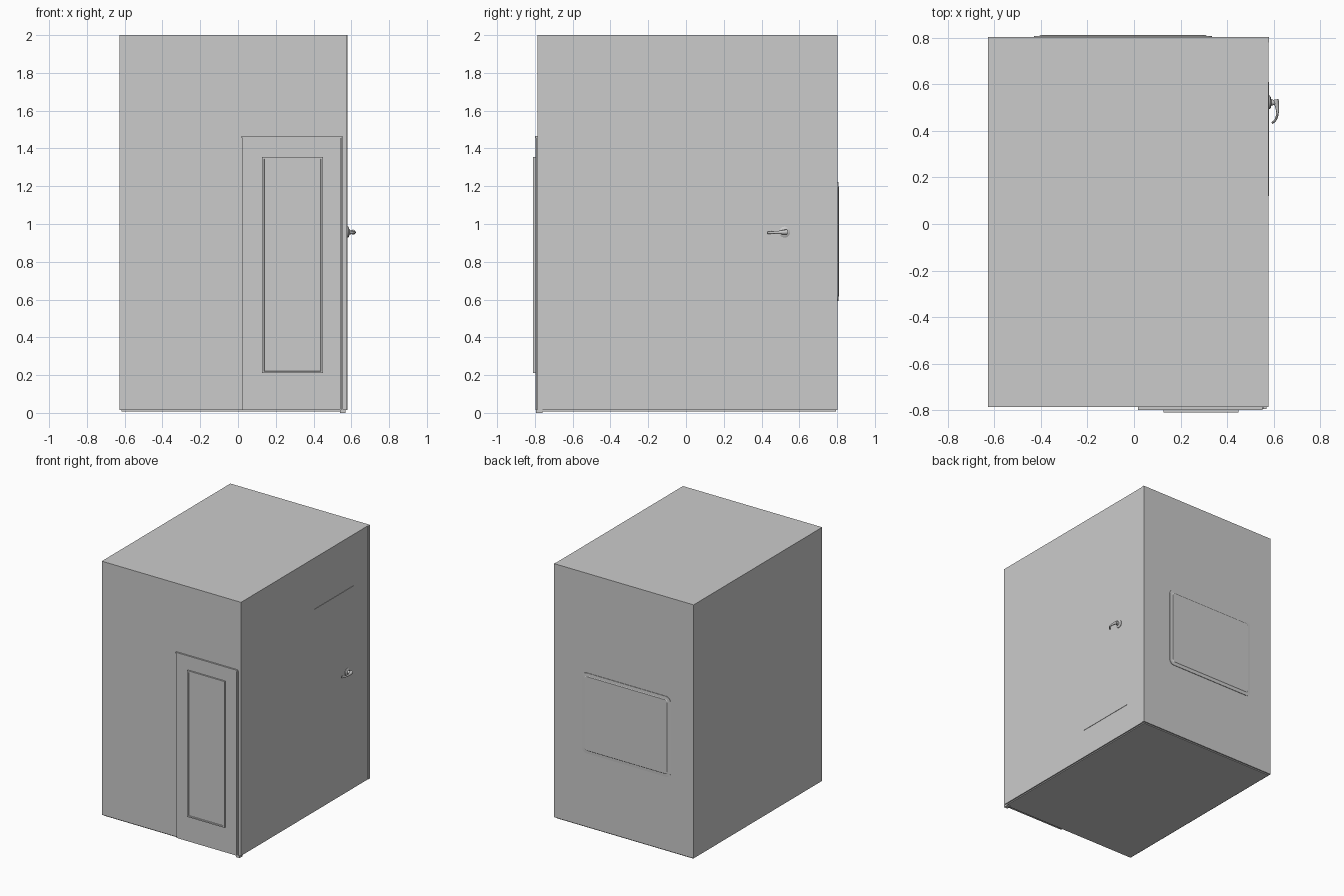
import bpy, bmesh
from math import pi, cos, sin
from mathutils import Vector

if "Cube" in bpy.data.objects:
    bpy.data.objects.remove(bpy.data.objects["Cube"])


def finish(name, bm, smooth=False):
    bmesh.ops.recalc_face_normals(bm, faces=bm.faces)
    mesh = bpy.data.meshes.new(name)
    bm.to_mesh(mesh)
    bm.free()
    ob = bpy.data.objects.new(name, mesh)
    bpy.context.collection.objects.link(ob)
    if smooth:
        bpy.ops.object.select_all(action='DESELECT')
        bpy.context.view_layer.objects.active = ob
        ob.select_set(True)
        bpy.ops.object.shade_smooth_by_angle()
    return ob


def box(name, lo, hi):
    bm = bmesh.new()
    bmesh.ops.create_cube(bm, size=1)
    for v in bm.verts:
        v.co = [(a + b) / 2 + c * (b - a) for a, b, c in zip(lo, hi, v.co)]
    return finish(name, bm)


def rounded(x0, x1, z0, z1, r, y, steps=8):
    """Rounded rectangle loop in the xz plane."""
    pts = []
    corners = [(x1 - r, z1 - r), (x0 + r, z1 - r), (x0 + r, z0 + r), (x1 - r, z0 + r)]
    for i, (cx, cz) in enumerate(corners):
        for k in range(steps + 1):
            a = pi / 2 * (i + k / steps)
            pts.append(Vector((cx + r * cos(a), y, cz + r * sin(a))))
    return pts


def skin(name, loops, smooth=False):
    """Bridge a stack of closed loops and cap both ends."""
    bm = bmesh.new()
    rings = [[bm.verts.new(p) for p in loop] for loop in loops]
    for a, b in zip(rings, rings[1:]):
        for i in range(len(a)):
            j = (i + 1) % len(a)
            bm.faces.new((a[i], a[j], b[j], b[i]))
    bm.faces.new(rings[0])
    bm.faces.new(rings[-1])
    return finish(name, bm, smooth)


def rect(x0, x1, z0, z1, y, inset=0):
    return [(x0 + inset, y, z0 + inset), (x1 - inset, y, z0 + inset),
            (x1 - inset, y, z1 - inset), (x0 + inset, y, z1 - inset)]


# Cabin shell and slightly inset base
box("cabin_body", (-0.628, -0.787, 0.016), (0.577, 0.803, 2.0))
box("base_plate", (-0.618, -0.777, 0.008), (0.567, 0.793, 0.017))

# Front door, its top trim, hinge-side post and corner foot
box("front_door", (0.025, -0.798, 0.014), (0.545, -0.786, 1.455))
box("front_door_top_trim", (0.018, -0.799, 1.455), (0.553, -0.786, 1.465))
box("front_door_post", (0.549, -0.795, 0.012), (0.557, -0.786, 1.455))
box("corner_foot", (0.540, -0.795, 0.0), (0.570, -0.76, 0.017))

# Front door window: raised frame around slightly recessed glass
w = (0.127, 0.449, 0.210, 1.355)
skin("front_window", [rect(*w, -0.797), rect(*w, -0.810), rect(*w, -0.810, 0.010),
                      rect(*w, -0.805, 0.012)])

# Side door panel and rear corner trim
box("side_door", (0.576, 0.120, 0.240), (0.580, 0.610, 1.600))
box("rear_corner_trim", (0.576, 0.780, 0.016), (0.580, 0.803, 2.0))

# Rear window: rounded raised seal with a softer inner step
b = (-0.430, 0.335, 0.592, 1.222)
skin("rear_window", [
    rounded(*b, 0.040, 0.802), rounded(*b, 0.040, 0.807),
    rounded(b[0] + 0.022, b[1] - 0.022, b[2] + 0.022, b[3] - 0.022, 0.022, 0.808),
    rounded(b[0] + 0.026, b[1] - 0.026, b[2] + 0.026, b[3] - 0.026, 0.020, 0.811)])

# Door handle rose and neck, turned about the x axis
hy, hz = 0.522, 0.957
profile = [(0.579, 0.029), (0.584, 0.029), (0.588, 0.022), (0.590, 0.013), (0.606, 0.010)]
skin("handle_rose", [[(x, hy + r * cos(2 * pi * i / 24), hz + r * sin(2 * pi * i / 24))
                      for i in range(24)] for x, r in profile], True)

# Curved tapering lever: x, y, half width in plan, half height
path = [(0.609, 0.535, 0.012, 0.013), (0.611, 0.522, 0.012, 0.013), (0.615, 0.505, 0.009, 0.010),
        (0.617, 0.485, 0.006, 0.008), (0.615, 0.465, 0.005, 0.007), (0.609, 0.449, 0.005, 0.007),
        (0.601, 0.439, 0.005, 0.007), (0.592, 0.434, 0.004, 0.006)]
loops = []
for k, (x, y, rw, rh) in enumerate(path):
    p, q = path[max(k - 1, 0)], path[min(k + 1, len(path) - 1)]
    t = Vector((q[0] - p[0], q[1] - p[1])).normalized()
    n = Vector((-t.y, t.x))
    loops.append([(x + n.x * rw * cos(a), y + n.y * rw * cos(a), hz - 0.0005 * k + rh * sin(a))
                  for a in (2 * pi * i / 16 for i in range(16))])
skin("handle_lever", loops, True)
